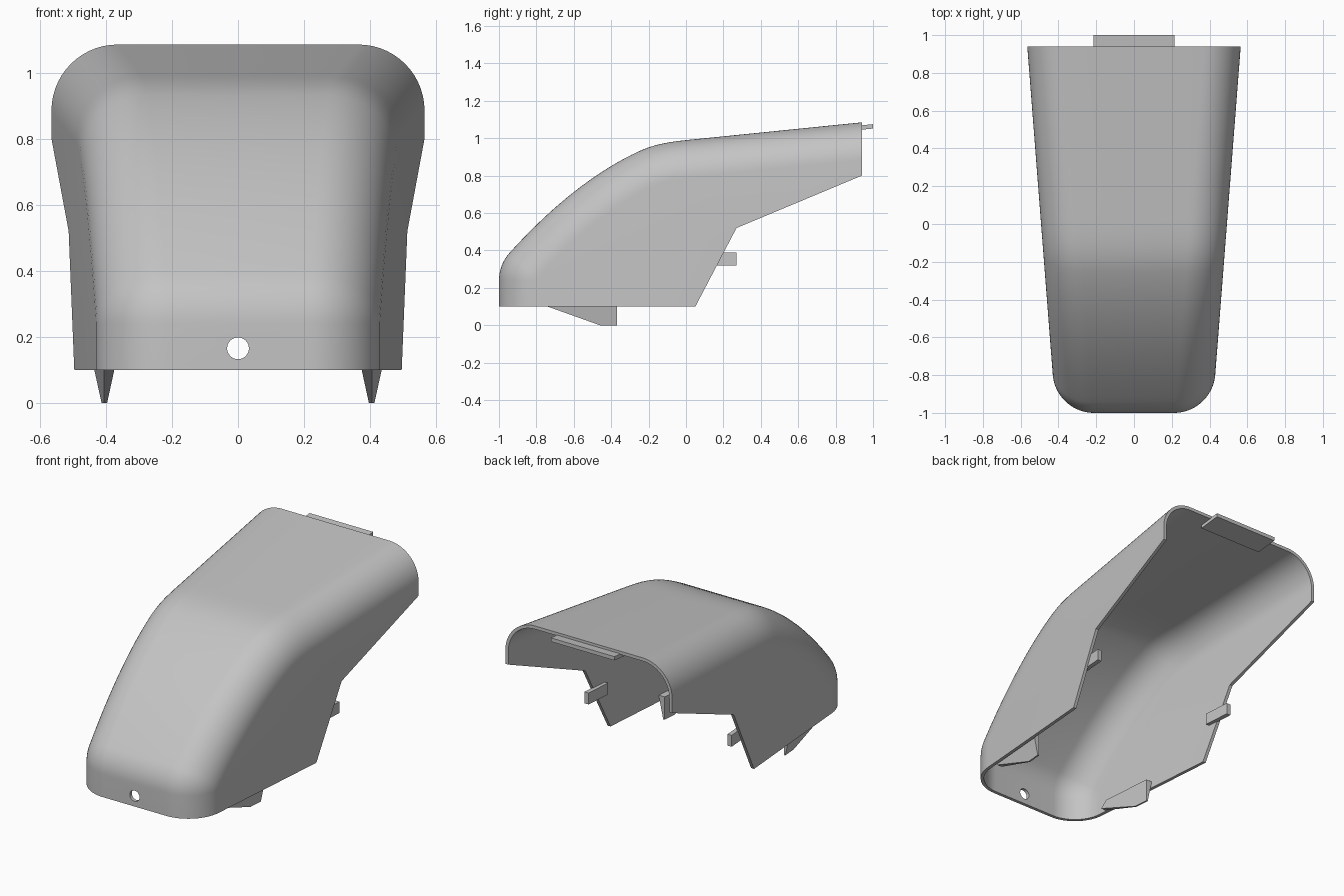
import bpy, bmesh, math
from mathutils import Vector
from mathutils.geometry import interpolate_bezier

cube = bpy.data.objects.get("Cube")
if cube:
    bpy.data.objects.remove(cube, do_unlink=True)

grey = bpy.data.materials.new("light grey plastic")
grey.use_nodes = True
colour = (0.55, 0.55, 0.55, 1)
grey.diffuse_color = colour
grey.node_tree.nodes["Principled BSDF"].inputs["Base Color"].default_value = colour

WALL, RADIUS, ARC = 0.02, 0.2, 14


def half_width(y):
    return 0.492 + 0.0776 * y


def make_object(name, bm):
    bmesh.ops.recalc_face_normals(bm, faces=bm.faces)
    mesh = bpy.data.meshes.new(name)
    bm.to_mesh(mesh)
    bm.free()
    mesh.materials.append(grey)
    obj = bpy.data.objects.new(name, mesh)
    bpy.context.collection.objects.link(obj)
    return obj


def bridge(bm, a, b):
    """Join two matching closed rings of vertices with quads."""
    for i in range(len(a)):
        j = (i + 1) % len(a)
        bm.faces.new((a[i], b[i], b[j], a[j]))


def plate(name, outline, x_range):
    """Closed slab: a (y, z) outline between two x values given by x_range."""
    bm = bmesh.new()
    a, b = [[bm.verts.new((x_range(y, z)[k], y, z)) for y, z in outline] for k in (0, 1)]
    bm.faces.new(a)
    bm.faces.new(b[::-1])
    bridge(bm, a, b)
    return make_object(name, bm)


# Centre line of the cover: nose, rounded lip, sloping front, crest, rear
path = [Vector((-1, 0.1))]
lip_radius, lip_turn = 0.22, math.radians(42)
for k in range(9):
    ang = lip_turn * k / 8
    path.append(Vector((-0.78 - lip_radius * math.cos(ang), 0.24 + lip_radius * math.sin(ang))))
slope = [path[-1], (-0.749, 0.602), (-0.513, 0.81), (-0.25, 0.931)]
crest = [(-0.25, 0.931), (-0.15, 0.977), (-0.05, 0.985), (0.05, 0.995)]
for curve, count in ((slope, 20), (crest, 12)):
    pts = interpolate_bezier(*[Vector((*p, 0)) for p in curve], count)
    path += [p.to_2d() for p in pts[1:]]
path.append(Vector((0.94, 1.085)))

# Lower edge of the side walls, from the rear forward
lower_edge = [(0.94, 0.8), (0.27, 0.52), (0.05, 0.1)]


def skin(bm, depth):
    """Rounded section swept square to the centre line, set in by depth.
    Returns the open rim as a ring of vertices."""
    rows = []
    for i, p in enumerate(path):
        t = (path[min(i + 1, len(path) - 1)] - path[max(i - 1, 0)]).normalized()
        inward = Vector((t.y, -t.x))
        if i <= 1:
            inward = Vector((1, 0))
        elif i == len(path) - 1:
            inward = Vector((0, -1))
        half = []
        for k in range(ARC + 1):
            ang = k / ARC * math.pi / 2
            q = p + inward * (RADIUS - (RADIUS - depth) * math.cos(ang))
            x = half_width(q.x) - RADIUS + (RADIUS - depth) * math.sin(ang)
            half.append((x, q.x, q.y))
        section = [(-x, y, z) for x, y, z in reversed(half)] + half
        rows.append([bm.verts.new(v) for v in section])
    for r, s in zip(rows, rows[1:]):
        for j in range(len(r) - 1):
            bm.faces.new((r[j], r[j + 1], s[j + 1], s[j]))
    # Flat side walls
    edges = []
    for side, col in ((-1, 0), (1, -1)):
        edge = [bm.verts.new((side * (half_width(y) - depth), y, z)) for y, z in lower_edge]
        loop = [r[col] for r in rows] + edge
        bm.faces.new(loop if side < 0 else loop[::-1])
        edges.append(edge)
    return rows[0] + edges[1][::-1] + rows[-1][::-1] + edges[0]


# Cover shell
bm = bmesh.new()
bridge(bm, skin(bm, 0), skin(bm, WALL))
cover = make_object("cover_shell", bm)

# Screw hole through the nose
bpy.ops.mesh.primitive_cylinder_add(vertices=32, radius=0.033, depth=0.3,
                                    location=(0, -1, 0.165), rotation=(math.pi / 2, 0, 0))
cutter = bpy.context.object
cutter.name = "hole_cutter"
cutter.hide_render = True
cut = cover.modifiers.new("screw hole", 'BOOLEAN')
cut.operation, cut.object, cut.solver = 'DIFFERENCE', cutter, 'EXACT'
bpy.ops.object.select_all(action='DESELECT')
bpy.context.view_layer.objects.active = cover
cover.select_set(True)
bpy.ops.object.modifier_apply(modifier="screw hole")
bpy.data.objects.remove(cutter, do_unlink=True)
bpy.ops.object.shade_smooth_by_angle(angle=math.radians(30))

# Hooks under the sides and small tabs behind them
hook = [(-0.74, 0.1), (-0.46, 0), (-0.37, 0), (-0.37, 0.14), (-0.7, 0.14)]
tab = [(0.1, 0.32), (0.27, 0.32), (0.27, 0.39), (0.1, 0.39)]
for side, label in ((1, "left"), (-1, "right")):
    plate(label + "_hook", hook, lambda y, z: (
        side * (half_width(y) - 0.06),
        side * (half_width(y) - 0.05 + z * 0.22)))
    plate(label + "_rear_tab", tab, lambda y, z: (
        side * (half_width(y) - 0.042), side * (half_width(y) - 0.015)))

# Tongue under the rear top edge
plate("rear_tongue", [(0.86, 1.037), (1, 1.052), (1, 1.075), (0.86, 1.061)],
      lambda y, z: (-0.215, 0.215))
